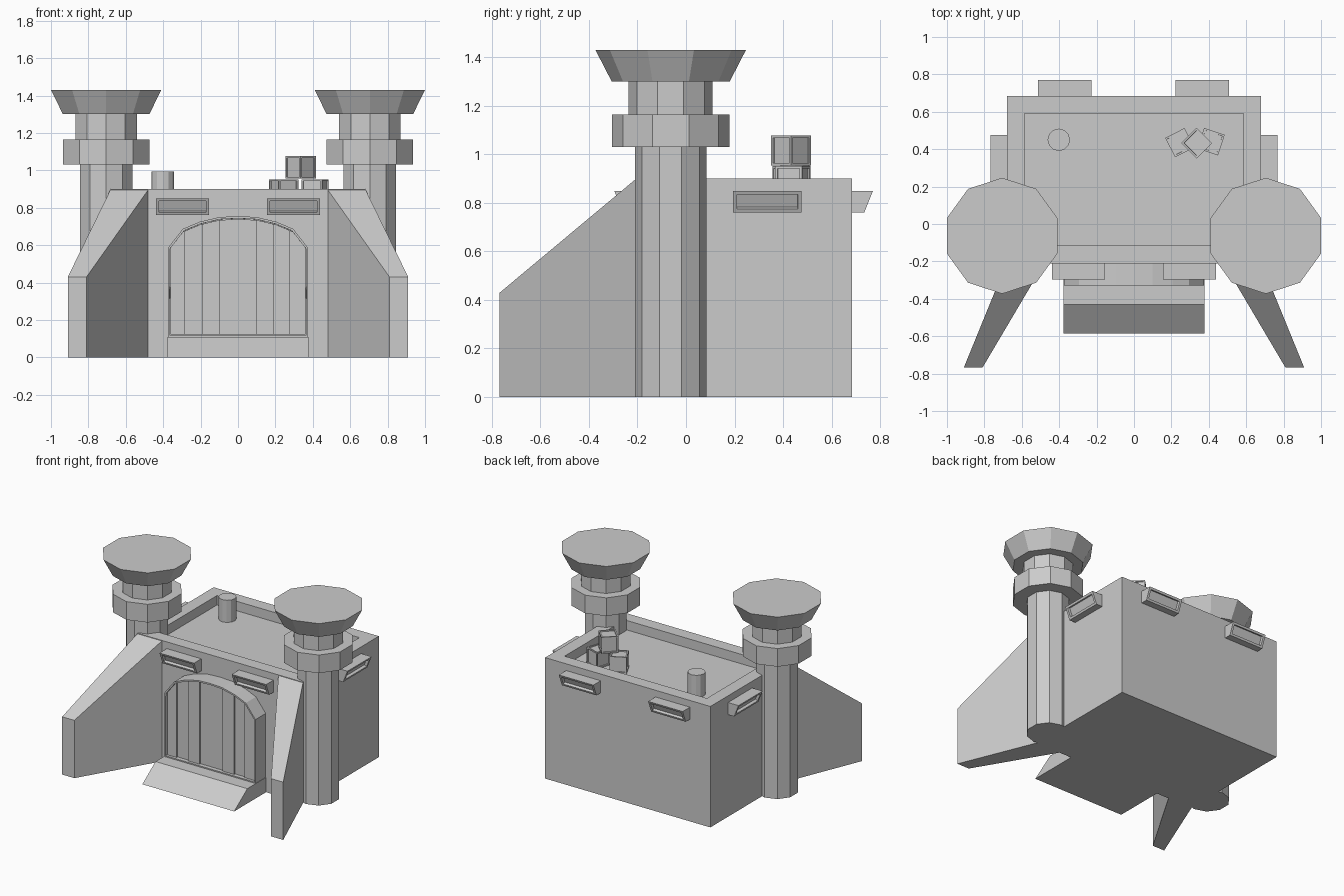
import bpy, bmesh
from math import pi, radians
from mathutils import Matrix, Vector

if "Cube" in bpy.data.objects:
    bpy.data.objects.remove(bpy.data.objects["Cube"])


def finish(bm, name, mat=None):
    if mat is not None:
        bm.transform(mat)
    bmesh.ops.recalc_face_normals(bm, faces=bm.faces[:])
    me = bpy.data.meshes.new(name)
    bm.to_mesh(me)
    bm.free()
    ob = bpy.data.objects.new(name, me)
    bpy.context.collection.objects.link(ob)
    return ob


def extrude(bm, pts, vec):
    """Closed prism from a planar outline."""
    f = bm.faces.new([bm.verts.new(p) for p in pts])
    r = bmesh.ops.extrude_face_region(bm, geom=[f], use_keep_orig=True)
    vs = [v for v in r['geom'] if isinstance(v, bmesh.types.BMVert)]
    bmesh.ops.translate(bm, verts=vs, vec=vec)
    bmesh.ops.recalc_face_normals(bm, faces=bm.faces[:])
    bm.normal_update()


def facing(bm, axis, limit=0.8):
    return [f for f in bm.faces if f.normal.dot(Vector(axis)) > limit]


def inset(bm, faces, width, depth):
    bmesh.ops.inset_individual(bm, faces=faces, thickness=width, depth=0)
    bm.normal_update()
    bmesh.ops.inset_individual(bm, faces=faces, thickness=0.0005, depth=-depth)


def box(bm, x0, x1, y0, y1, z0, z1):
    extrude(bm, [(x0, y0, z0), (x1, y0, z0), (x1, y1, z0), (x0, y1, z0)], (0, 0, z1 - z0))


# main building with sunken roof
bm = bmesh.new()
box(bm, -0.68, 0.68, -0.21, 0.685, 0, 0.9)
inset(bm, facing(bm, (0, 0, 1)), 0.133, 0.07)
finish(bm, "building")

# towers: stacked ten-sided rings, one lathe outline
PROFILE = [(0.147, 0), (0.147, 1.03), (0.243, 1.03), (0.243, 1.165),
           (0.173, 1.165), (0.173, 1.30), (0.243, 1.30), (0.31, 1.43)]
for side in (-1, 1):
    bm = bmesh.new()
    rings = []
    for r, z in PROFILE:
        c = bmesh.ops.create_circle(bm, segments=10, radius=r,
                                    matrix=Matrix.Translation((side * 0.705, -0.063, z)))
        rings.append(c['verts'])
    for a, b in zip(rings, rings[1:]):
        for i in range(10):
            j = (i + 1) % 10
            bm.faces.new((a[i], a[j], b[j], b[i]))
    bm.faces.new(rings[0])
    bm.faces.new(rings[-1])
    finish(bm, "tower")

# splayed buttress walls
for s in (-1, 1):
    bm = bmesh.new()
    inner, outer = [[bm.verts.new((s * x, y, z)) for x, y, z in
                     ((a, -0.205, 0), (b, -0.768, 0), (b, -0.768, 0.43), (a, -0.205, 0.9))]
                    for a, b in ((0.477, 0.81), (0.68, 0.91))]
    bm.faces.new(inner)
    bm.faces.new(outer)
    for i in range(4):
        j = (i + 1) % 4
        bm.faces.new((inner[i], inner[j], outer[j], outer[i]))
    finish(bm, "buttress_wall")

# door arch with recessed opening
HALF = [(0.375, 0.585), (0.295, 0.687), (0.205, 0.725), (0.1, 0.75)]
ARCH = [(-0.375, 0.11), (0.375, 0.11)] + HALF + [(0, 0.755)] + [(-x, z) for x, z in HALF[::-1]]
bm = bmesh.new()
extrude(bm, [(x, -0.33, z) for x, z in ARCH], (0, 0.13, 0))
inset(bm, facing(bm, (0, -1, 0)), 0.012, 0.035)
finish(bm, "door_frame")


def arch_height(x):
    pts = sorted(HALF + [(0, 0.755)])
    for (a, za), (b, zb) in zip(pts, pts[1:]):
        if a <= abs(x) <= b:
            return za + (zb - za) * (abs(x) - a) / (b - a) - 0.016


# door planks, alternating in depth
EDGES = [-0.36, -0.285, -0.19, -0.095, 0.095, 0.19, 0.275, 0.36]
for i, (a, b) in enumerate(zip(EDGES, EDGES[1:])):
    y = -0.305 if i % 2 else -0.316
    tops = [x for x in (0.295, 0.205, 0.1, 0, -0.1, -0.205, -0.295) if a < x < b]
    outline = [(a, 0.122), (b, 0.122)] + [(x, arch_height(x)) for x in [b] + tops + [a]]
    bm = bmesh.new()
    extrude(bm, [(x, y, z) for x, z in outline], (0, -0.29 - y, 0))
    finish(bm, "door_plank")

# entrance ramp
bm = bmesh.new()
extrude(bm, [(-0.378, y, z) for y, z in
             ((-0.205, 0), (-0.585, 0), (-0.43, 0.11), (-0.205, 0.11))], (0.756, 0, 0))
finish(bm, "entrance_ramp")

# slanted vents: wall point and heading of each
VENTS = [(-0.297, -0.21, 0), (0.297, -0.21, 0), (-0.37, 0.685, 180), (0.365, 0.685, 180),
         (0.68, 0.335, 90), (-0.68, 0.335, -90)]
for x, y, ang in VENTS:
    bm = bmesh.new()
    extrude(bm, [(-0.142, q, z) for q, z in
                 ((0.01, 0.85), (-0.086, 0.85), (-0.05, 0.76), (0.01, 0.76))], (0.284, 0, 0))
    inset(bm, facing(bm, (0, -1, 0)), 0.023, 0.02)
    finish(bm, "vent", Matrix.Translation((x, y, 0)) @ Matrix.Rotation(radians(ang), 4, 'Z'))

# stacked crates with inset panels
for x, y, z, ang in ((0.245, 0.435, 0.83, 27), (0.412, 0.44, 0.83, -18), (0.335, 0.433, 0.955, 45)):
    bm = bmesh.new()
    h = 0.058
    box(bm, -h, h, -h, h, 0, 0.122)
    inset(bm, bm.faces[:], 0.014, 0.008)
    finish(bm, "crate", Matrix.Translation((x, y, z)) @ Matrix.Rotation(radians(ang), 4, 'Z'))

# roof pipe
bm = bmesh.new()
bmesh.ops.create_cone(bm, cap_ends=True, segments=12, radius1=0.06, radius2=0.06, depth=0.17)
finish(bm, "roof_pipe", Matrix.Translation((-0.402, 0.45, 0.91)))
